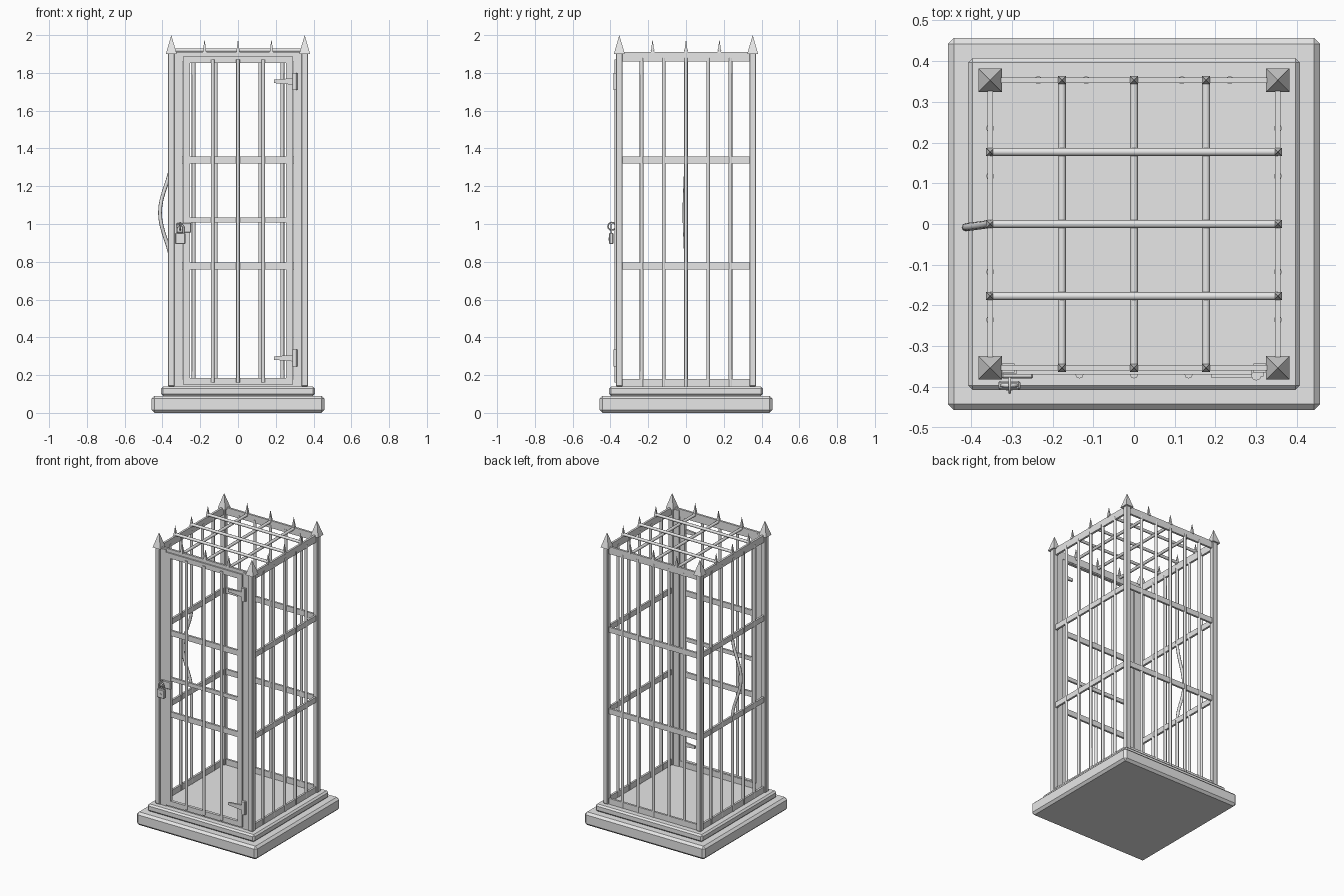
import bpy, math
from mathutils import Vector

old = bpy.data.objects.get("Cube")
if old:
    bpy.data.objects.remove(old)

iron = bpy.data.materials.new("grey_iron")
iron.use_nodes = True
grey = (0.8, 0.8, 0.8, 1)
iron.diffuse_color = grey
iron.node_tree.nodes["Principled BSDF"].inputs["Base Color"].default_value = grey


def finish(name, bevel=0):
    ob = bpy.context.object
    ob.name = name
    ob.data.materials.append(iron)
    if bevel:
        mod = ob.modifiers.new("chamfer", "BEVEL")
        mod.width, mod.segments = bevel, 1
    return ob


def box(name, x, y, z, bevel=0):
    """Box from (low, high) ranges."""
    spans = (x, y, z)
    bpy.ops.mesh.primitive_cube_add(size=1, location=[sum(s) / 2 for s in spans])
    ob = bpy.context.object
    size = [s[1] - s[0] for s in spans]
    for v in ob.data.vertices:
        v.co = Vector(a * b for a, b in zip(v.co, size))
    return finish(name, bevel)


def rod(name, a, b, r=0.01, sides=8):
    a, b = Vector(a), Vector(b)
    bpy.ops.mesh.primitive_cylinder_add(vertices=sides, radius=r, depth=(b - a).length,
                                        location=(a + b) / 2)
    ob = finish(name)
    ob.rotation_euler = (b - a).to_track_quat("Z", "Y").to_euler()
    bpy.ops.object.shade_smooth_by_angle(angle=math.radians(50))
    return ob


def tube(name, points, r):
    """Round bar swept along a path."""
    cu = bpy.data.curves.new(name, "CURVE")
    cu.dimensions = "3D"
    cu.bevel_depth, cu.bevel_resolution, cu.use_fill_caps = r, 2, True
    sp = cu.splines.new("POLY")
    sp.points.add(len(points) - 1)
    for p, co in zip(sp.points, points):
        p.co = (*co, 1)
    cu.materials.append(iron)
    ob = bpy.data.objects.new(name, cu)
    bpy.context.collection.objects.link(ob)
    return ob


def spike(name, x, y, z, r, height):
    """Four sided pyramid with its sides along the axes."""
    bpy.ops.mesh.primitive_cone_add(vertices=4, radius1=r * math.sqrt(2), depth=height,
                                    location=(x, y, z + height / 2),
                                    rotation=(0, 0, math.pi / 4))
    return finish(name)


E = 0.353           # frame line
T = 0.007           # half thickness of the flat rails
FLOOR, TOP = 0.14, 1.91
SIDES = (-1, 1)

# Stepped base
box("base_slab", (-0.457, 0.457), (-0.457, 0.457), (0, 0.09), 0.015)
box("base_step", (-0.407, 0.407), (-0.407, 0.407), (0.09, FLOOR), 0.011)

# Corner posts with pyramid finials
for sx in SIDES:
    for sy in SIDES:
        x, y = sx * E, sy * E
        box("corner_post", (x - 0.018, x + 0.018), (y - 0.018, y + 0.018),
            (FLOOR, 1.905), 0.004)
        spike("corner_finial", x, y, 1.9, 0.029, 0.1)

# Horizontal rails on the walls; the door carries its own middle bands
bands = ((1.32, 1.357), (0.76, 0.797))
ends = ((FLOOR, 0.18), (1.86, TOP))
for z in ends + bands:
    for s in SIDES:
        box("side_rail", (s * E - T, s * E + T), (-E, E), z)
    box("back_rail", (-E, E), (E - T, E + T), z)
for z in ends:
    box("front_rail", (-E, E), (-E - T, -E + T), z)

# Wall bars, with the middle one of the right wall bent outwards
for i in range(-2, 3):
    t = i * 0.1175
    rod("back_bar", (t, E, FLOOR), (t, E, 1.88))
    rod("left_bar", (E, t, FLOOR), (E, t, 1.88))
    if i:
        rod("right_bar", (-E, t, FLOOR), (-E, t, 1.88))
bend = [(-E, 0, FLOOR)]
for i in range(17):
    k = math.sin(math.pi * i / 16) ** 2
    bend.append((-E - 0.06 * k, -0.008 * k, 0.78 + 0.56 * i / 16))
bend.append((-E, 0, 1.88))
tube("bent_bar", bend, 0.01)

# Roof grid and small spikes
for i in (-1, 0, 1):
    t = i * 0.177
    rod("roof_bar_across", (-E, t, 1.92), (E, t, 1.92))
    rod("roof_bar_lengthwise", (t, -E, 1.9), (t, E, 1.9))
    for s in SIDES:
        spike("side_spike", s * E, t, 1.905, 0.01, 0.075)
        spike("end_spike", t, s * E, 1.905, 0.01, 0.075)

# Door jambs
for s in SIDES:
    box("door_jamb", sorted((s * 0.293, s * 0.337)), (-0.364, -0.342), (FLOOR, 1.9))

# Door frame, bands and bars
DY = (-0.369, -0.349)
for s in SIDES:
    box("door_stile", sorted((s * 0.255, s * 0.29)), DY, (0.15, 1.887))
for z in ((0.15, 0.185), (1.852, 1.887)):
    box("door_rail", (-0.255, 0.255), DY, z)
for z in bands + ((1.008, 1.034),):
    box("door_band", (-0.255, 0.255), (-0.366, -0.352), z)
for i in (-1, 0, 1):
    rod("door_bar", (i * 0.134, -0.369, 0.16), (i * 0.134, -0.369, 1.87))

# Hinges: barrel, leaf and tapered strap
for z in (0.29, 1.755):
    rod("hinge_barrel", (0.3, -0.372, z - 0.045), (0.3, -0.372, z + 0.045), 0.012, 12)
    box("hinge_leaf", (0.298, 0.318), (-0.374, -0.362), (z - 0.045, z + 0.045))
    strap = box("hinge_strap", (0.19, 0.3), (-0.378, -0.366), (z - 0.018, z + 0.018))
    for v in strap.data.vertices:
        if v.co.x < 0:
            v.co.z *= 0.5

# Hasp plate and staple ring
box("hasp_plate", (-0.325, -0.248), (-0.379, -0.366), (0.955, 1.005), 0.003)
bpy.ops.mesh.primitive_torus_add(major_radius=0.02, minor_radius=0.004, major_segments=16,
                                 minor_segments=6, location=(-0.305, -0.393, 0.988),
                                 rotation=(0, math.pi / 2, 0))
finish("hasp_staple")
bpy.ops.object.shade_smooth()

# Padlock body, shackle and keyhole plate
box("padlock_body", (-0.333, -0.279), (-0.407, -0.385), (0.893, 0.953), 0.004)
arch = [(-0.324, -0.396, 0.945)]
for i in range(9):
    a = math.pi * (1 - i / 8)
    arch.append((-0.306 + 0.018 * math.cos(a), -0.396, 0.978 + 0.018 * math.sin(a)))
arch.append((-0.288, -0.396, 0.945))
tube("padlock_shackle", arch, 0.005)
rod("padlock_keyhole", (-0.306, -0.404, 0.92), (-0.306, -0.409, 0.92), 0.008)
